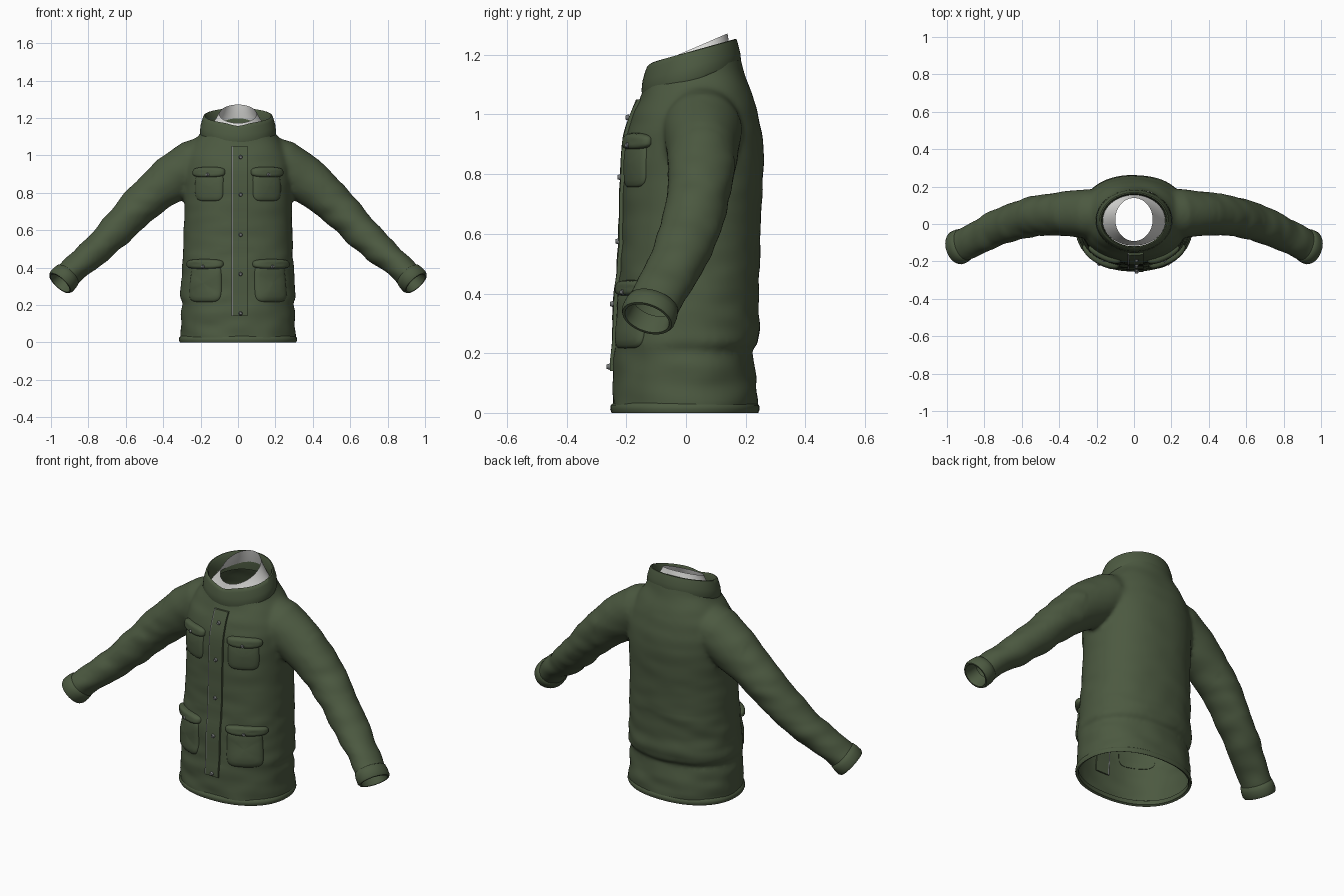
import bpy, bmesh, math
from mathutils import Vector, noise
from mathutils.bvhtree import BVHTree

if "Cube" in bpy.data.objects:
    bpy.data.objects.remove(bpy.data.objects["Cube"])


def material(name, rgb):
    m = bpy.data.materials.new(name)
    m.diffuse_color = (*rgb, 1)
    m.use_nodes = True
    m.node_tree.nodes["Principled BSDF"].inputs["Base Color"].default_value = m.diffuse_color
    return m


GREEN = material("olive cloth", (0.072, 0.1, 0.052))
METAL = material("grey metal", (0.17, 0.18, 0.18))
LINING = material("pale lining", (0.72, 0.72, 0.7))


def finish(name, bm, mat, angle=50):
    bmesh.ops.recalc_face_normals(bm, faces=bm.faces)
    me = bpy.data.meshes.new(name)
    bm.to_mesh(me)
    bm.free()
    ob = bpy.data.objects.new(name, me)
    bpy.context.collection.objects.link(ob)
    me.materials.append(mat)
    bpy.ops.object.select_all(action='DESELECT')
    ob.select_set(True)
    bpy.context.view_layer.objects.active = ob
    bpy.ops.object.shade_smooth_by_angle(angle=math.radians(angle))
    return ob


def loft(bm, rings, caps=False, closed=False):
    vs = [[bm.verts.new(p) for p in r] for r in rings]
    n = len(vs[0])
    pairs = list(zip(vs, vs[1:])) + ([(vs[-1], vs[0])] if closed else [])
    for a, b in pairs:
        for i in range(n):
            j = (i + 1) % n
            bm.faces.new((a[i], a[j], b[j], b[i]))
    if caps:
        bm.faces.new(vs[0][::-1])
        bm.faces.new(vs[-1])


def oval(hw, front, back, z, tilt=0, power=2.0, n=64, dip=0):
    """Horizontal ring with half width, front and back y, and a rise towards the back."""
    cy, hd, pts = (front + back) / 2, (back - front) / 2, []
    for i in range(n):
        a = math.tau * i / n
        c, s = math.cos(a), math.sin(a)
        x = hw * math.copysign(abs(c) ** (2 / power), c)
        y = hd * math.copysign(abs(s) ** (2 / power), s)
        d = dip * math.exp(-(x / 0.05) ** 2) if y < 0 else 0
        pts.append(Vector((x, cy + y, z + tilt * y - d)))
    return pts


def tube_rings(path, side, n=32):
    """Rings square to a path of (x, y, z, thickness radius, depth radius)."""
    pts = [Vector(p[:3]) for p in path]
    rings = []
    for i, p in enumerate(path):
        t = (pts[min(i + 1, len(pts) - 1)] - pts[max(i - 1, 0)]).normalized()
        u = t.cross(Vector((0, 1, 0))).normalized()
        v = u.cross(t).normalized()
        ring = [pts[i] + u * p[3] * math.cos(math.tau * k / n)
                + v * p[4] * math.sin(math.tau * k / n) for k in range(n)]
        rings.append([Vector((q.x * side, q.y, q.z)) for q in ring])
    return rings


# Coat body: torso and sleeves fused into one cloth surface
torso = [(0.305, -0.245, 0.238, -0.05), (0.305, -0.245, 0.238, 0.06), (0.302, -0.24, 0.228, 0.15),
         (0.296, -0.237, 0.218, 0.212), (0.308, -0.24, 0.24, 0.232), (0.306, -0.235, 0.246, 0.28),
         (0.298, -0.23, 0.24, 0.36), (0.292, -0.222, 0.246, 0.46), (0.29, -0.215, 0.246, 0.56),
         (0.286, -0.212, 0.25, 0.66), (0.286, -0.209, 0.256, 0.76), (0.288, -0.206, 0.26, 0.86),
         (0.285, -0.195, 0.252, 0.94), (0.268, -0.178, 0.236, 1.01), (0.235, -0.155, 0.212, 1.07),
         (0.195, -0.138, 0.188, 1.12), (0.17, -0.13, 0.17, 1.19)]
sleeve = [(0.10, 0.05, 1.0, 0.12, 0.12), (0.24, 0.055, 0.952, 0.13, 0.13), (0.352, 0.056, 0.876, 0.127, 0.118),
          (0.44, 0.05, 0.81, 0.112, 0.112), (0.54, 0.04, 0.717, 0.1, 0.104), (0.645, 0.012, 0.605, 0.09, 0.1),
          (0.75, -0.03, 0.502, 0.082, 0.093), (0.85, -0.08, 0.418, 0.072, 0.087), (0.905, -0.108, 0.365, 0.07, 0.085),
          (0.98, -0.145, 0.29, 0.07, 0.085)]
bm = bmesh.new()
loft(bm, [oval(*r, tilt=0.25 * max(0, (r[3] - 0.95) / 0.24), power=2.25) for r in torso], caps=True)
for side in (1, -1):
    loft(bm, tube_rings(sleeve, side), caps=True)
raw = finish("coat_raw", bm, GREEN)
rm = raw.modifiers.new("fuse", 'REMESH')
rm.mode, rm.voxel_size = 'VOXEL', 0.013
sm = raw.modifiers.new("soften", 'SMOOTH')
sm.factor, sm.iterations = 0.5, 6
bm = bmesh.new()
bm.from_object(raw, bpy.context.evaluated_depsgraph_get())
bpy.data.objects.remove(raw)

# Soft cloth folds
bm.normal_update()
for v, nrm in [(v, v.normal.copy()) for v in bm.verts]:
    amount = 0.007 if v.co.z < 0.5 or abs(v.co.x) > 0.45 else 0.003
    v.co += nrm * (0.002 + amount * noise.noise(Vector((v.co.x * 7, v.co.y * 7, v.co.z * 16))))

# Open the hem, neck and sleeve ends
cuff_axis = Vector((0.64, -0.31, -0.70)).normalized()
cuff_end = Vector((0.944, -0.127, 0.325))
cuts = [((0, 0, 0.012), (0, 0, -1)), ((0, 0, 1.135), (0, -0.27, 1))]
for s in (1, -1):
    cuts.append(((cuff_end.x * s, cuff_end.y, cuff_end.z), (cuff_axis.x * s, cuff_axis.y, cuff_axis.z)))
for co, no in cuts:
    bmesh.ops.bisect_plane(bm, geom=bm.verts[:] + bm.edges[:] + bm.faces[:],
                           plane_co=co, plane_no=no, clear_outer=True)
bmesh.ops.recalc_face_normals(bm, faces=bm.faces)
tree = BVHTree.FromBMesh(bm)
finish("coat_body", bm, GREEN, 80)


def front_y(x, z):
    hit = tree.ray_cast(Vector((x, -1, z)), Vector((0, 1, 0)))[0]
    return hit.y if hit else -0.2


def on_cloth(angle, z, lift):
    """Point on the torso at an angle round from the front."""
    d = Vector((math.sin(angle), -math.cos(angle), 0))
    hit = tree.ray_cast(Vector((0, 0, z)), d)[0]
    return (hit if hit else Vector((0, 0, z)) + d * 0.25) + d * lift


# Hem band
bm = bmesh.new()
hem = [(0.300, 0.006), (0.311, 0.0), (0.316, 0.012), (0.314, 0.026), (0.306, 0.033), (0.298, 0.028)]
loft(bm, [oval(w, -0.252 + 0.314 - w, 0.245 - 0.314 + w, z, power=2.2) for w, z in hem], closed=True)
finish("hem_band", bm, GREEN)

# Collar: a folded band, higher at the back
bm = bmesh.new()
collar = [(0.184, 1.104, 0), (0.198, 1.108, 0), (0.204, 1.125, 0), (0.2, 1.16, 0.003), (0.19, 1.195, 0.01),
          (0.184, 1.21, 0.014), (0.177, 1.212, 0.014), (0.171, 1.2, 0.012), (0.167, 1.15, 0), (0.17, 1.11, 0)]
loft(bm, [oval(w, 0.018 - w * 0.82, 0.018 + w * 0.82, z, tilt=0.28, dip=d) for w, z, d in collar], closed=True)
finish("collar", bm, GREEN)

# Pale neck lining inside the collar
bm = bmesh.new()
lining = [(0.17, 0.14, 1.125, 0.28), (0.15, 0.133, 1.15, 0.32), (0.122, 0.122, 1.185, 0.38), (0.1, 0.115, 1.222, 0.43)]
loft(bm, [oval(w, 0.024 - d, 0.024 + d, z, tilt=t) for w, d, z, t in lining])
finish("neck_lining", bm, LINING)

# Cuffs
profile = [(-0.07, -0.004), (-0.064, 0.006), (-0.04, 0.010), (-0.012, 0.010), (0, 0.004),
           (0, -0.005), (-0.02, -0.010), (-0.07, -0.012)]
for side, label in ((1, "left"), (-1, "right")):
    bm = bmesh.new()
    u = cuff_axis.cross(Vector((0, 1, 0))).normalized()
    v = u.cross(cuff_axis)
    rings = []
    for along, out in profile:
        c = cuff_end + cuff_axis * (along + 0.012)
        ring = [c + u * (0.07 + out) * math.cos(math.tau * k / 40)
                + v * (0.083 + out) * math.sin(math.tau * k / 40) for k in range(40)]
        rings.append([Vector((q.x * side, q.y, q.z)) for q in ring])
    loft(bm, rings, closed=True)
    finish(label + "_cuff", bm, GREEN)


def strip(name, x0, x1, z0, z1, lift, mat):
    bm = bmesh.new()
    rings = []
    for i in range(31):
        z = z0 + (z1 - z0) * i / 30
        ya, yb = front_y(x0, z), front_y(x1, z)
        rings.append([(x0, ya + 0.006, z), (x1, yb + 0.006, z), (x1, yb - lift, z), (x0, ya - lift, z)])
    loft(bm, rings, caps=True)
    finish(name, bm, mat, 30)


# Front placket with the zip showing along one edge
strip("placket", -0.026, 0.052, 0.14, 1.05, 0.012, GREEN)
strip("zip", -0.034, -0.026, 0.14, 1.05, 0.009, METAL)


def pad(name, side, a0, a1, z0, z1, lift, power):
    """Puffed patch with rounded corners lying on the torso."""
    bm = bmesh.new()
    am, ah = math.radians(a0 + a1) / 2, math.radians(a1 - a0) / 2
    rings = []
    for s in (1.0, 0.985, 0.95, 0.88, 0.7, 0.4, 0.02):
        ring = []
        for k in range(48):
            t = math.tau * k / 48
            c, w = math.cos(t), math.sin(t)
            pa = math.copysign(abs(c) ** (2 / power), c) * s
            pz = math.copysign(abs(w) ** (2 / power), w) * s
            height = -0.005 + (lift + 0.005) * math.sqrt(max(0, 1 - s ** 6))
            ring.append(on_cloth(side * (am + ah * pa), (z0 + z1) / 2 + (z1 - z0) / 2 * pz, height))
        rings.append(ring)
    loft(bm, rings)
    bm.faces.new(bm.verts[-48:])
    finish(name, bm, GREEN, 60)


def button(name, pos, direction):
    bm = bmesh.new()
    rot = Vector(direction).to_track_quat('Z', 'Y').to_matrix().to_4x4()
    rot.translation = pos
    bmesh.ops.create_cone(bm, cap_ends=True, segments=16, radius1=0.011, radius2=0.007, depth=0.012, matrix=rot)
    finish(name, bm, METAL, 30)


# Chest and hip pockets with flaps and studs
for side, label in ((1, "left"), (-1, "right")):
    pad(label + "_chest_pocket", side, 21, 60, 0.755, 0.915, 0.012, 4.5)
    pad(label + "_chest_flap", side, 19, 64, 0.882, 0.938, 0.024, 3)
    pad(label + "_hip_pocket", side, 21, 62, 0.215, 0.42, 0.014, 5)
    pad(label + "_hip_flap", side, 19, 68, 0.392, 0.445, 0.027, 3)
    for part, ang, z, lift in (("chest", 40, 0.897, 0.024), ("hip", 41, 0.405, 0.026)):
        a = side * math.radians(ang)
        button(f"{label}_{part}_stud", on_cloth(a, z, lift), (math.sin(a), -math.cos(a), 0))
for i, z in enumerate((0.155, 0.365, 0.575, 0.79, 0.99)):
    button(f"placket_stud_{i + 1}", Vector((0.014, front_y(0.014, z) - 0.015, z)), (0, -1, 0))
